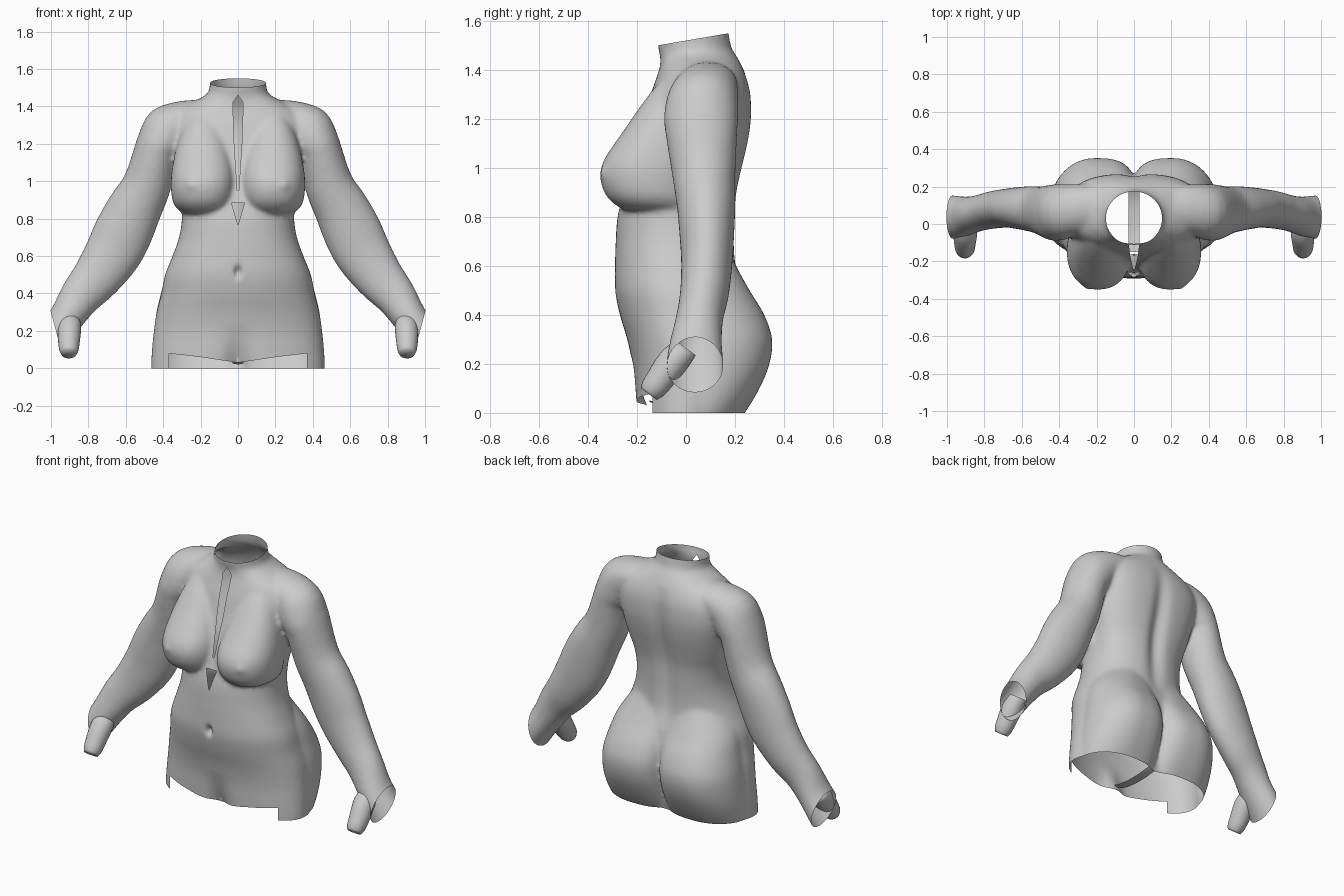
import bpy, bmesh, math
from mathutils import Vector

if "Cube" in bpy.data.objects:
    bpy.data.objects.remove(bpy.data.objects["Cube"])

skin = bpy.data.materials.new("plain_grey")
skin.diffuse_color = (0.6, 0.6, 0.6, 1)
skin.use_nodes = True
skin.node_tree.nodes["Principled BSDF"].inputs["Base Color"].default_value = skin.diffuse_color


def flow(rows, k=4):
    """Smoothly fill in rows of numbers between the given ones."""
    out = []
    for i in range(len(rows) - 1):
        quad = [rows[max(0, min(len(rows) - 1, j))] for j in range(i - 1, i + 3)]
        for s in range(k):
            t = s / k
            out.append([b + .5 * t * (c - a + t * (2 * a - 5 * b + 4 * c - d
                        + t * (3 * (b - c) + d - a))) for a, b, c, d in zip(*quad)])
    return out + [list(rows[-1])]


def loft(bm, rings):
    """Skin a closed tube through rings of points."""
    loops = [[bm.verts.new(p) for p in r] for r in rings]
    n = len(loops[0])
    for a, b in zip(loops, loops[1:]):
        for i in range(n):
            j = (i + 1) % n
            bm.faces.new((a[i], a[j], b[j], b[i]))
    bm.faces.new(loops[0][::-1])
    bm.faces.new(loops[-1])


def oval(center, u, v, n=40, power=lambda c, s: 2.0):
    """Rounded section; the power sets how boxy each part is."""
    pts = []
    for i in range(n):
        a = 2 * math.pi * i / n
        c, s = math.cos(a), math.sin(a)
        e = 2 / power(c, s)
        pts.append(center + u * math.copysign(abs(c) ** e, c)
                   + v * math.copysign(abs(s) ** e, s))
    return pts


def flat_ring(x, w, y0, y1, z, n=64, power=lambda c, s: 2.2):
    return oval(Vector((x, (y0 + y1) / 2, z)), Vector((w, 0, 0)),
                Vector((0, (y1 - y0) / 2, 0)), n, power)


def make(name, bm):
    me = bpy.data.meshes.new(name)
    bm.to_mesh(me)
    bm.free()
    ob = bpy.data.objects.new(name, me)
    bpy.context.collection.objects.link(ob)
    return ob


def bake(ob, voxel, steps):
    """Fuse overlapping volumes into one smooth skin."""
    r = ob.modifiers.new("fuse", 'REMESH')
    r.mode = 'VOXEL'
    r.voxel_size = voxel
    s = ob.modifiers.new("soften", 'SMOOTH')
    s.factor = 0.5
    s.iterations = steps
    dg = bpy.context.evaluated_depsgraph_get()
    me = bpy.data.meshes.new_from_object(ob.evaluated_get(dg))
    ob.modifiers.clear()
    ob.data = me


def finish(ob):
    ob.data.materials.clear()
    ob.data.materials.append(skin)
    for p in ob.data.polygons:
        p.use_smooth = True
        p.material_index = 0


def cut_front(bm, poly, ylim):
    """Cut a convex x-z outline out of the front surface."""
    mid = sum((Vector(p) for p in poly), Vector((0, 0))) / len(poly)
    planes = []
    for (x0, z0), (x1, z1) in zip(poly, poly[1:] + poly[:1]):
        no = Vector((z1 - z0, 0, x0 - x1)).normalized()
        co = Vector((x0, 0, z0))
        if no.dot(Vector((mid.x, 0, mid.y)) - co) > 0:
            no.negate()
        planes.append((co, no))

    def inside(c, m):
        return c.y < ylim and all((c - co).dot(no) < m for co, no in planes)

    for co, no in planes:
        fs = [f for f in bm.faces if inside(f.calc_center_median(), .03)]
        geom = fs + list({e for f in fs for e in f.edges}) + list({v for f in fs for v in f.verts})
        bmesh.ops.bisect_plane(bm, geom=geom, plane_co=co, plane_no=no)
    gone = [f for f in bm.faces if inside(f.calc_center_median(), 0)]
    bmesh.ops.delete(bm, geom=gone, context='FACES')


bm = bmesh.new()

# Trunk: height, half width, front y, back y, boxiness of front and back
trunk = [(-.1, .46, -.20, .18, 2.2, 2.2), (0, .465, -.207, .20, 2.2, 2.2),
         (.1, .46, -.213, .22, 2.2, 2.2), (.2, .45, -.22, .24, 2.2, 2.2),
         (.3, .435, -.24, .255, 2.2, 2.2), (.4, .41, -.27, .255, 2.2, 2.2),
         (.5, .39, -.29, .235, 2.2, 2.2), (.6, .35, -.29, .207, 2.2, 2.3),
         (.7, .315, -.287, .2, 2.2, 2.4), (.8, .30, -.28, .203, 2.2, 2.5),
         (.9, .307, -.255, .21, 2.2, 2.6), (1.0, .325, -.225, .23, 2.3, 2.8),
         (1.1, .34, -.2, .253, 2.4, 2.9), (1.2, .355, -.172, .267, 2.5, 2.9),
         (1.3, .36, -.145, .265, 2.5, 2.7), (1.37, .33, -.12, .248, 2.4, 2.4),
         (1.42, .25, -.106, .227, 2.2, 2.2), (1.46, .175, -.106, .205, 2.1, 2.1),
         (1.5, .152, -.115, .183, 2, 2), (1.62, .152, -.115, .165, 2, 2)]
loft(bm, [flat_ring(0, w, f, b, z, 80, lambda c, s: pf if s < 0 else pb)
          for z, w, f, b, pf, pb in flow(trunk)])

# Bust: height, half width, front y
bust = [(.822, .07, -.215), (.838, .12, -.27), (.87, .152, -.312), (.91, .166, -.338),
        (.97, .172, -.351), (1.03, .17, -.337), (1.1, .16, -.292), (1.17, .145, -.243),
        (1.25, .12, -.188), (1.32, .09, -.135), (1.38, .06, -.08)]
# Seat of the hips: height, half width, back y
seat = [(-.1, .22, .16), (0, .232, .24), (.1, .235, .30), (.2, .232, .341), (.3, .226, .352),
        (.4, .214, .32), (.5, .20, .26), (.6, .17, .205), (.68, .14, .17)]
# Arm: x, z, half width, centre y, half depth
arm = [(.13, 1.36, .075, .09, .10), (.27, 1.343, .092, .085, .125),
       (.36, 1.283, .137, .068, .145), (.41, 1.21, .13, .062, .152),
       (.437, 1.155, .12, .062, .148), (.487, .98, .13, .072, .13),
       (.555, .85, .147, .082, .12), (.612, .73, .157, .085, .112),
       (.668, .615, .152, .085, .105), (.757, .485, .132, .075, .1),
       (.842, .385, .112, .055, .097), (.908, .285, .095, .04, .107),
       (.972, .195, .09, .037, .117), (1.04, .09, .085, .035, .115)]
arm = flow(arm, 3)
for s in (-1, 1):
    rings = []
    for i, (x, z, h, y, d) in enumerate(arm):
        p, q = arm[max(i - 1, 0)], arm[min(i + 1, len(arm) - 1)]
        t = Vector((q[0] - p[0], 0, q[1] - p[1])).normalized()
        rings.append(oval(Vector((s * x, y, z)), Vector((-t.z * s, 0, t.x)) * h,
                          Vector((0, d, 0))))
    loft(bm, rings)
    loft(bm, [flat_ring(s * .187, w, f, .06, z) for z, w, f in flow(bust)])
    loft(bm, [flat_ring(s * (w - .016), w, -.13, b, z, 64,
                        lambda c, k: 3.0 if c * s < 0 else 2.0) for z, w, b in flow(seat)])
bmesh.ops.recalc_face_normals(bm, faces=bm.faces)
body = make("torso_and_arms", bm)
bake(body, 0.012, 12)

bm = bmesh.new()
bm.from_mesh(body.data)

# Spine furrow, navel, bust tips and hollow between the thighs
for v in bm.verts:
    x, y, z = v.co
    if y > .15 and .5 < z < 1.4:
        v.co.y -= .03 * math.sin(math.pi * (z - .5) / .9) * math.exp(-(x / .05) ** 2)
    if y < -.1:
        v.co.y += .035 * math.exp(-(x / .016) ** 2 - ((z - .515) / .028) ** 2)
        v.co.y -= .008 * math.exp(-((abs(x) - .25) / .025) ** 2 - ((z - .98) / .025) ** 2)
        if z < .25:
            v.co.y += .06 * math.exp(-(x / .07) ** 2) * ((.25 - z) / .25) ** 1.5

# Open ends at the hips, neck and hands
cuts = [((0, 0, 0), (0, 0, -1)), ((0, -.11, 1.502), (0, -.17, 1)),
        ((.995, 0, .28), (.96, 0, -.26)), ((-.995, 0, .28), (-.96, 0, -.26))]
for co, no in cuts:
    bmesh.ops.bisect_plane(bm, geom=bm.verts[:] + bm.edges[:] + bm.faces[:],
                           plane_co=co, plane_no=no, clear_outer=True)

# Front slit, small opening below it, and raised front leg edges
cut_front(bm, [(0, 1.46), (.028, 1.42), (.02, 1.2), (.004, .95),
               (-.004, .95), (-.02, 1.2), (-.028, 1.42)], -.05)
cut_front(bm, [(.035, .885), (0, .765), (-.035, .885)], -.05)
for s in (-1, 1):
    cut_front(bm, [(s * .37, -.02), (s * .37, .08), (s * .2, .06),
                   (0, .03), (0, -.02)], -.06)
bm.to_mesh(body.data)
bm.free()
finish(body)

# Narrow strip joining the leg openings
bm = bmesh.new()
path = [(-.15, .045), (-.1, .03), (-.02, .02), (.08, .02), (.17, .03), (.21, .06)]
rows = [[bm.verts.new((x, y, z + abs(x) * .2)) for x in (-.03, 0, .03)] for y, z in path]
for a, b in zip(rows, rows[1:]):
    for i in range(2):
        bm.faces.new((a[i], b[i], b[i + 1], a[i + 1]))
finish(make("crotch_strip", bm))

# Thumbs
for s, side in ((-1, "left"), (1, "right")):
    bm = bmesh.new()
    thumb = [(.90, .0, .265, .05), (.90, -.04, .225, .062), (.903, -.08, .175, .061),
             (.904, -.108, .135, .057), (.904, -.135, .1, .052), (.904, -.152, .077, .04)]
    across = Vector((0, .8, -.6))
    loft(bm, [oval(Vector((s * x, y, z)), Vector((r, 0, 0)), across * r, 24)
              for x, y, z, r in flow(thumb, 2)])
    bmesh.ops.recalc_face_normals(bm, faces=bm.faces)
    finish(make(side + "_thumb", bm))
